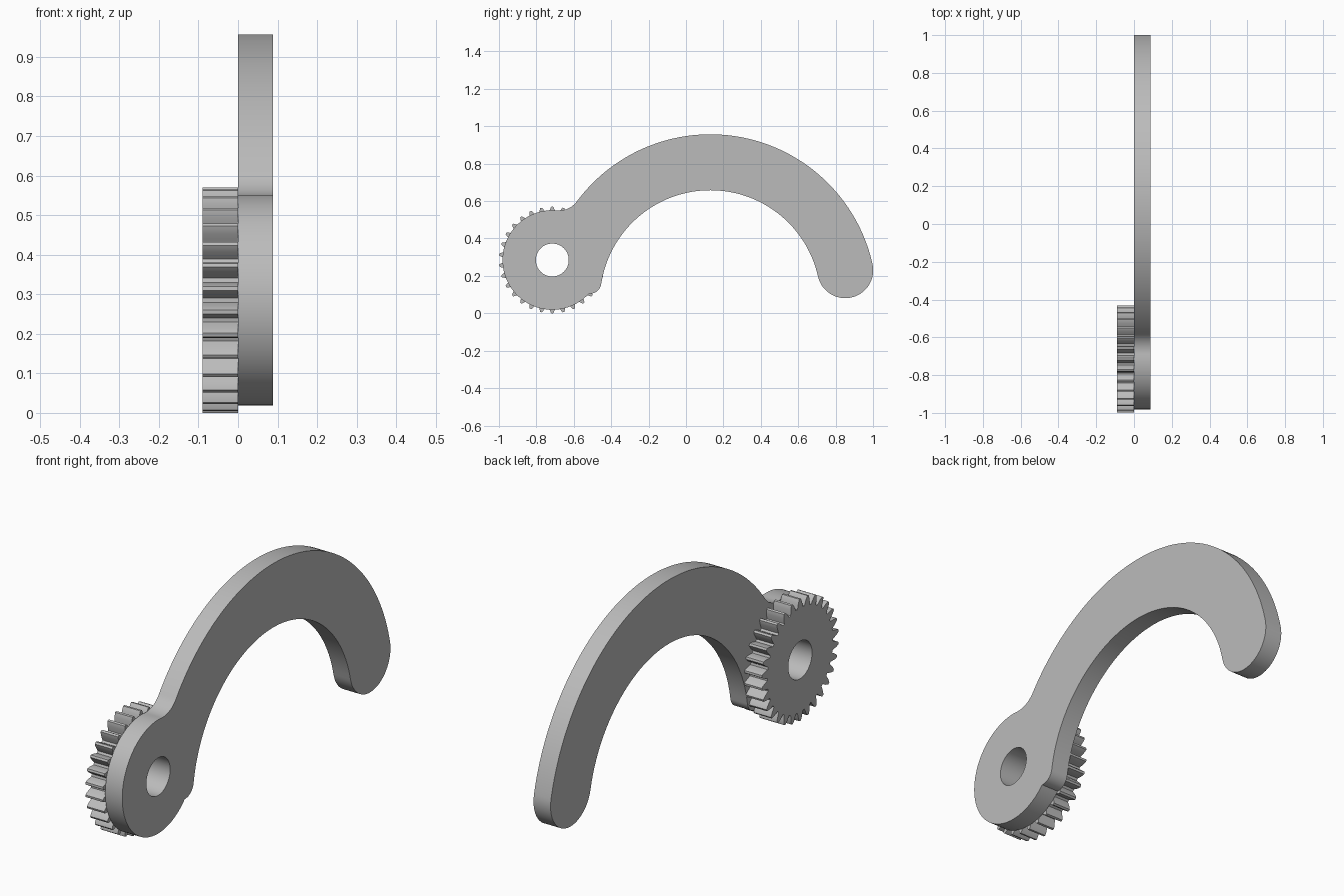
import bpy
from math import sin, cos, pi, radians, degrees, atan2, sqrt
from mathutils import Matrix, Vector

cube = bpy.data.objects.get("Cube")
if cube:
    bpy.data.objects.remove(cube, do_unlink=True)

grey = bpy.data.materials.new("plain grey")
grey.use_nodes = True
colour = (0.5, 0.5, 0.5, 1)
grey.diffuse_color = colour
grey.node_tree.nodes["Principled BSDF"].inputs["Base Color"].default_value = colour

# Profiles are drawn in the YZ plane and extruded along X
TO_SIDE = Matrix(((0, 0, 1, 0), (1, 0, 0, 0), (0, 1, 0, 0), (0, 0, 0, 1)))


def polar(centre, radius, angle):
    a = radians(angle)
    return centre + radius * Vector((cos(a), sin(a)))


def arc(centre, radius, start, end, steps):
    return [polar(centre, radius, start + (end - start) * i / steps) for i in range(steps + 1)]


def heading(a, b):
    return degrees(atan2(b.y - a.y, b.x - a.x))


def plate(name, loops, x0, x1, sharp):
    """Extrude an outline with holes into a solid plate from x0 to x1."""
    curve = bpy.data.curves.new(name, "CURVE")
    curve.dimensions = "2D"
    curve.fill_mode = "BOTH"
    curve.extrude = (x1 - x0) / 2
    for points in loops:
        spline = curve.splines.new("POLY")
        spline.points.add(len(points) - 1)
        for target, p in zip(spline.points, points):
            target.co = (p.x, p.y, 0, 1)
        spline.use_cyclic_u = True
    obj = bpy.data.objects.new(name, curve)
    bpy.context.collection.objects.link(obj)
    bpy.ops.object.select_all(action="DESELECT")
    obj.select_set(True)
    bpy.context.view_layer.objects.active = obj
    bpy.ops.object.convert(target="MESH")
    obj = bpy.context.object
    obj.name = name
    obj.data.transform(Matrix.Translation(((x0 + x1) / 2, 0, 0)) @ TO_SIDE)
    bpy.ops.object.mode_set(mode="EDIT")
    bpy.ops.mesh.select_all(action="SELECT")
    bpy.ops.mesh.remove_doubles(threshold=0.0001)
    bpy.ops.mesh.normals_make_consistent(inside=False)
    bpy.ops.object.mode_set(mode="OBJECT")
    obj.data.materials.clear()
    obj.data.materials.append(grey)
    bpy.ops.object.shade_smooth_by_angle(angle=radians(sharp))
    return obj


hub = Vector((-0.715, 0.285))
hub_r, bore_r = 0.266, 0.088
bow = Vector((0.13, 0.068))
outer_r, inner_r = 0.889, 0.59
bore = arc(hub, bore_r, 0, 360, 64)[:-1]

# Curved arm: hub, heel corner, inner arc, round tip, outer arc, neck fillet
tip_r = (outer_r - inner_r) / 2
tip_angle = 12.7
tip = polar(bow, inner_r + tip_r, tip_angle)
heel = Vector((-0.513, 0.165))
heel_r = 0.06
heel_end = heading(heel, bow)

# The neck circle touches both the hub and the outer arc
neck_r = 0.12
ra, rb = hub_r + neck_r, outer_r + neck_r
gap = bow - hub
d = gap.length
along = (ra * ra - rb * rb + d * d) / (2 * d)
unit = gap.normalized()
neck = hub + along * unit + sqrt(ra * ra - along * along) * Vector((-unit.y, unit.x))

outline = arc(hub, hub_r, heading(hub, neck), 317.5, 72)
outline += arc(heel, heel_r, -90, heel_end, 12)
outline += arc(bow, inner_r, heel_end + 180, tip_angle, 72)[1:]
outline += arc(tip, tip_r, tip_angle + 180, tip_angle + 360, 36)[1:]
outline += arc(bow, outer_r, tip_angle, heading(bow, neck), 80)[1:]
outline += arc(neck, neck_r, heading(neck, bow), heading(neck, hub), 16)[1:-1]
plate("curved_arm", [outline, bore], 0, 0.088, 30)

# Spur gear: each flank is (radius, half width)
TEETH = 30
flank = [(0.243, 0.020), (0.252, 0.0175), (0.267, 0.0135), (0.278, 0.009), (0.285, 0.005)]
teeth = []
for i in range(TEETH):
    middle = 90 + 360 * i / TEETH
    for r, w in flank:
        teeth.append(polar(hub, r, middle - degrees(w / r)))
    for r, w in reversed(flank):
        teeth.append(polar(hub, r, middle + degrees(w / r)))
plate("spur_gear", [teeth, bore], -0.09, 0, 25)
